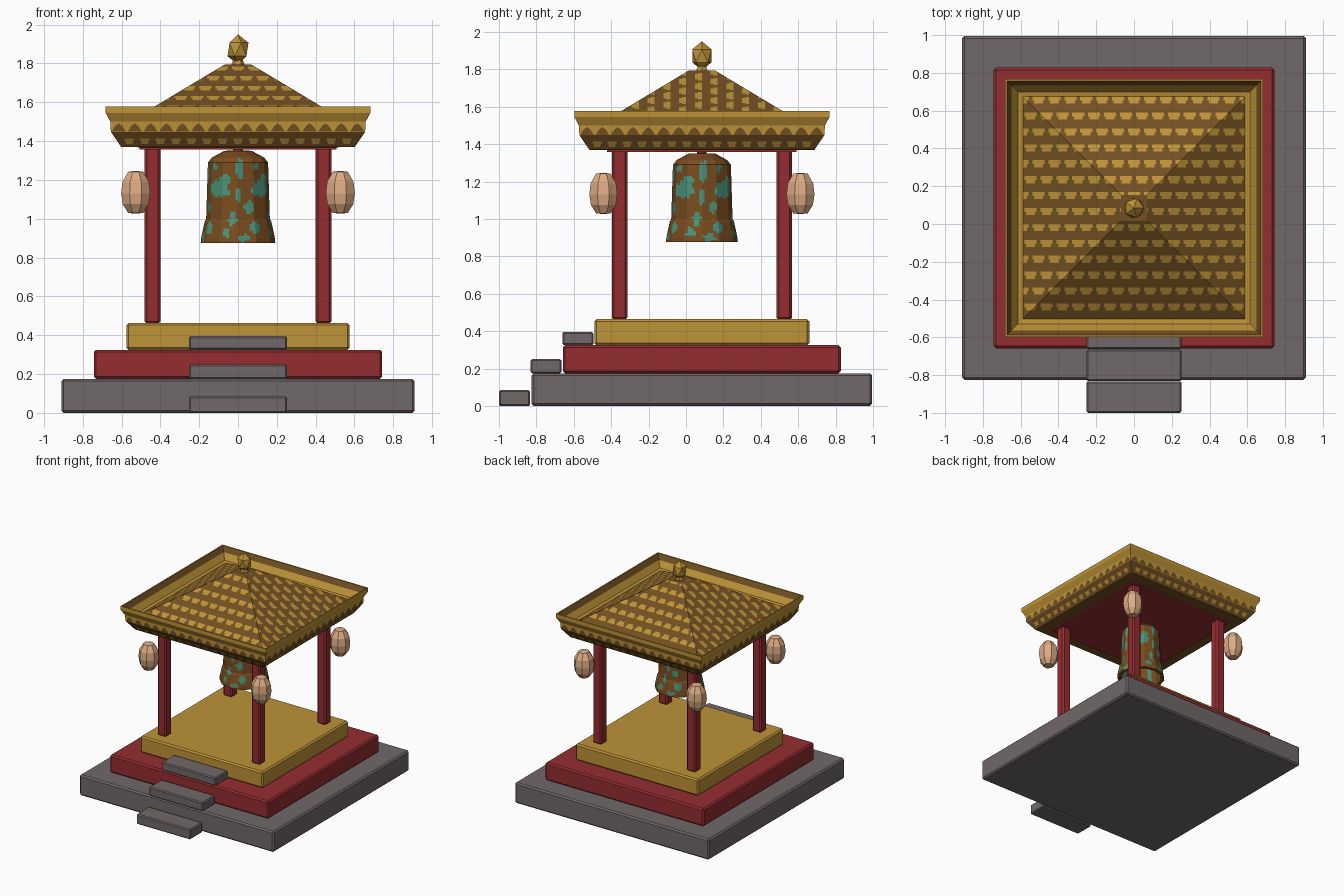
import bpy, bmesh, math
from mathutils import Vector, Matrix

if "Cube" in bpy.data.objects:
    bpy.data.objects.remove(bpy.data.objects["Cube"])

CY = 0.085  # pavilion centre in y (the steps reach further forward)

def mat(name, r, g, b):
    lin = [((c / 255 + 0.055) / 1.055) ** 2.4 for c in (r, g, b)]
    m = bpy.data.materials.new(name)
    m.diffuse_color = (*lin, 1)
    m.use_nodes = True
    m.node_tree.nodes["Principled BSDF"].inputs["Base Color"].default_value = m.diffuse_color
    return m

STONE = mat("grey stone", 112, 104, 105)
RED = mat("red lacquer", 149, 45, 48)
GOLD = mat("gold", 190, 147, 55)
BROWN = mat("dark brown tile", 114, 80, 34)
RUST = mat("rusty bronze", 122, 76, 30)
TEAL = mat("green patina", 74, 146, 122)
TAN = mat("lantern paper", 222, 172, 132)

def finish(bm, name, mats, loc=(0, CY, 0)):
    me = bpy.data.meshes.new(name)
    bm.to_mesh(me)
    bm.free()
    for m in mats:
        me.materials.append(m)
    ob = bpy.data.objects.new(name, me)
    ob.location = loc
    bpy.context.collection.objects.link(ob)
    return ob

def box(name, m, x, y, z0, z1, hx, hy, bevel=0.012):
    bm = bmesh.new()
    bmesh.ops.create_cube(bm, size=1, matrix=Matrix.Diagonal((2 * hx, 2 * hy, z1 - z0, 1)))
    if bevel:
        bmesh.ops.bevel(bm, geom=bm.edges[:], offset=bevel, segments=1, affect='EDGES')
    return finish(bm, name, [m], (x, y, (z0 + z1) / 2))

def lathe(name, mats, prof, sides, loc, sub=1, rule=None, turn=0.0):
    """Faceted lathe; each flat side may be cut into sub columns for painting."""
    bm = bmesh.new()
    dirs = []
    for i in range(sides):
        a, b = [Vector((math.cos(t), math.sin(t), 0)) for t in
                (turn + 2 * math.pi * k / sides for k in (i, i + 1))]
        dirs += [a.lerp(b, j / sub) for j in range(sub)]
    rings = [[bm.verts.new(d * r + Vector((0, 0, z))) for d in dirs] for r, z in prof]
    n = len(dirs)
    for lo, hi in zip(rings, rings[1:]):
        for i in range(n):
            j = (i + 1) % n
            bm.faces.new((lo[i], lo[j], hi[j], hi[i]))
    bmesh.ops.remove_doubles(bm, verts=bm.verts[:], dist=1e-5)
    if rule:
        for f in bm.faces:
            f.material_index = rule(f.calc_center_median())
    return finish(bm, name, mats, loc)

def square_loft(bm, prof, indices):
    """Square rings of (half width, height), one material index per band."""
    rings = [[bm.verts.new((sx * h, sy * h, z)) for sx, sy in
              ((-1, -1), (1, -1), (1, 1), (-1, 1))] for h, z in prof]
    for lo, hi, mi in zip(rings, rings[1:], indices):
        for i in range(4):
            j = (i + 1) % 4
            bm.faces.new((lo[i], lo[j], hi[j], hi[i])).material_index = mi
    return rings

# Stepped platform
box("stone_base", STONE, 0, CY, 0, 0.175, 0.91, 0.91)
box("red_tier", RED, 0, CY, 0.175, 0.325, 0.743, 0.743)
box("gold_tier", GOLD, 0, CY, 0.325, 0.464, 0.575, 0.575)

# Front steps
for i, (y, z0, z1) in enumerate([(-0.917, 0, 0.085), (-0.748, 0.175, 0.25), (-0.578, 0.325, 0.395)]):
    box(f"front_step_{i + 1}", STONE, 0, y, z0, z1, 0.252, 0.083, 0.008)

# Columns and corner lanterns
LANTERN = [(0, 1.026), (0.042, 1.03), (0.072, 1.075), (0.081, 1.13),
           (0.074, 1.19), (0.042, 1.242), (0, 1.247)]
for sx in (-1, 1):
    for sy in (-1, 1):
        tag = ("left" if sx < 0 else "right") + ("_front" if sy < 0 else "_back")
        box("column_" + tag, RED, sx * 0.44, CY + sy * 0.44, 0.46, 1.37, 0.041, 0.041)
        lathe("lantern_" + tag, [TAN], LANTERN, 8, (sx * 0.527, CY + sy * 0.527, 0), turn=math.pi / 8)

# Ceiling
box("ceiling", RED, 0, CY, 1.357, 1.40, 0.507, 0.507, 0)

# Eaves rim
bm = bmesh.new()
square_loft(bm, [(0.50, 1.368), (0.602, 1.37), (0.655, 1.448), (0.658, 1.50), (0.682, 1.545), (0.682, 1.577),
                 (0.672, 1.577), (0.648, 1.535), (0.615, 1.487), (0.585, 1.482)],
            [1, 1, 0, 0, 0, 0, 1, 0, 0])
finish(bm, "eaves_rim", [GOLD, BROWN])

# Painted teeth and dashes on the eaves, as thin plates
def eaves_plates(name, m, shape, count, span):
    bm = bmesh.new()
    for side in range(4):
        rot = Matrix.Rotation(side * math.pi / 2, 3, 'Z')
        for i in range(count):
            s = -span + 2 * span * (i + 0.5) / count
            bm.faces.new([bm.verts.new(rot @ Vector((s + dx, -h, z))) for dx, h, z in shape])
    finish(bm, name, [m])

eaves_plates("eaves_teeth", BROWN, [(-0.036, 0.658, 1.45), (0.036, 0.658, 1.45), (0.018, 0.66, 1.478),
                                    (0, 0.661, 1.492), (-0.018, 0.66, 1.478)], 16, 0.655)
eaves_plates("eaves_dashes", GOLD, [(-0.016, 0.617, 1.386), (0.016, 0.617, 1.386),
                                    (0.026, 0.636, 1.414), (-0.026, 0.636, 1.414)], 15, 0.60)

# Pyramid roof, cut into a scale pattern laid out from above
H, N = 0.59, 14
P = 2 * H / N
bm = bmesh.new()
top = square_loft(bm, [(H, 1.482), (0.068, 1.795)], [0])[1]
bm.faces.new(top)
for k in range(N):
    for f in (0, 0.55, 0.75):
        bmesh.ops.bisect_plane(bm, geom=bm.verts[:] + bm.edges[:] + bm.faces[:],
                               plane_co=(0, -H + (k + f) * P, 0), plane_no=(0, 1, 0))
    for f in (0.12, 0.28, 0.38, 0.22, 0.62, 0.72, 0.78, 0.88):
        bmesh.ops.bisect_plane(bm, geom=bm.verts[:] + bm.edges[:] + bm.faces[:],
                               plane_co=(-H + (k + f) * P, 0, 0), plane_no=(1, 0, 0))
for f in bm.faces:
    c = f.calc_center_median()
    row, v = divmod((c.y + H) / P, 1)
    u = abs(((c.x + H) / P + 0.5 * (row % 2)) % 1 - 0.5)
    wide = 0.38 if v > 0.75 else 0.28 if v > 0.55 else 0
    f.material_index = 1 if u < wide and c.z < 1.794 else 0
finish(bm, "pyramid_roof", [BROWN, GOLD])

# Finial
lathe("finial_neck", [GOLD], [(0, 1.79), (0.036, 1.79), (0.02, 1.83), (0, 1.83)], 6, (0, CY, 0))
bm = bmesh.new()
bmesh.ops.create_icosphere(bm, subdivisions=1, radius=1, matrix=Matrix.Diagonal((0.06, 0.06, 0.078, 1)))
finish(bm, "finial", [GOLD], (0, CY, 1.872))

# Bell with patina patches that repeat each quarter turn: (angle, height, half angle, half height)
PATCHES = [(50, 1.155, 24, 0.045), (62, 1.20, 12, 0.03), (3, 1.255, 8, 0.055), (22, 1.06, 9, 0.03), (0, 1.12, 6, 0.04),
           (30, 0.955, 10, 0.03), (70, 0.93, 8, 0.025), (80, 1.0, 7, 0.04), (12, 0.90, 10, 0.02), (38, 1.27, 6, 0.02)]

def patina(c):
    a = math.degrees(math.atan2(c.y, c.x))
    wob = 0.3 * math.sin(a * 0.4 + c.z * 90)
    if math.hypot(c.x, c.y) < 0.11 and c.z < 1.28:
        return 0
    for pa, pz, da, dz in PATCHES:
        d = (a - pa + 45) % 90 - 45
        if (d / da) ** 2 + ((c.z - pz) / dz) ** 2 < 1 + wob:
            return 1
    return 0

key = [(0.192, 0.876), (0.19, 0.90), (0.172, 0.985), (0.164, 1.0), (0.155, 1.29), (0.135, 1.315), (0.07, 1.35)]
prof = [(0, 1.26), (0.13, 1.24), (0.165, 0.876)]  # hollow inside
for (r0, z0), (r1, z1) in zip(key, key[1:]):
    n = max(1, round((z1 - z0) / 0.012))
    prof += [(r0 + (r1 - r0) * i / n, z0 + (z1 - z0) * i / n) for i in range(n)]
prof += [key[-1], (0, 1.352)]
lathe("bell", [RUST, TEAL], prof, 12, (0, CY, 0), sub=6, rule=patina)
lathe("bell_hanger", [RUST], [(0.025, 1.34), (0.025, 1.37)], 8, (0, CY, 0))
